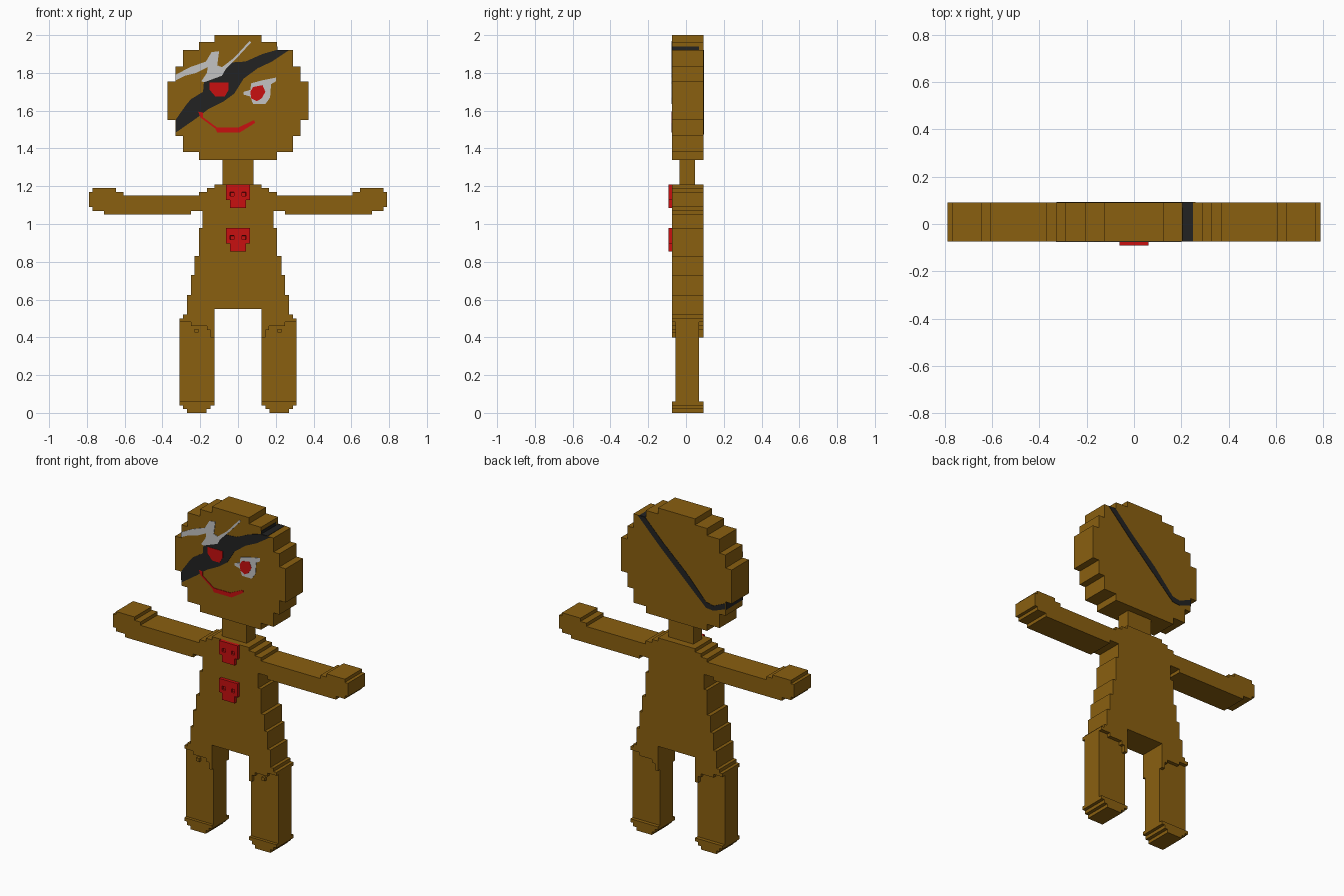
import bpy, bmesh

if "Cube" in bpy.data.objects:
    bpy.data.objects.remove(bpy.data.objects["Cube"])

FRONT, BACK = -0.073, 0.092


def material(name, rgb):
    m = bpy.data.materials.new(name)
    m.diffuse_color = (*rgb, 1)
    m.use_nodes = True
    m.node_tree.nodes["Principled BSDF"].inputs["Base Color"].default_value = m.diffuse_color
    return m


BROWN = material("gingerbread brown", (0.254, 0.115, 0.005))
RED = material("icing red", (0.578, 0.005, 0.005))
BLACK = material("patch black", (0.016, 0.016, 0.016))
GREY = material("icing grey", (0.546, 0.546, 0.546))


def finish(bm, name, mat):
    bmesh.ops.recalc_face_normals(bm, faces=bm.faces)
    me = bpy.data.meshes.new(name)
    bm.to_mesh(me)
    bm.free()
    me.materials.append(mat)
    ob = bpy.data.objects.new(name, me)
    bpy.context.collection.objects.link(ob)
    return ob


def prism(name, outline, y0, y1, mat, flip=1):
    """Extrude an x-z outline from y0 to y1; flip=-1 mirrors it in x."""
    bm = bmesh.new()
    face = bm.faces.new([bm.verts.new((flip * x, y0, z)) for x, z in outline])
    ext = bmesh.ops.extrude_face_region(bm, geom=[face])
    verts = [g for g in ext["geom"] if isinstance(g, bmesh.types.BMVert)]
    bmesh.ops.translate(bm, verts=verts, vec=(0, y1 - y0, 0))
    return finish(bm, name, mat)


def box(name, x0, x1, y0, y1, z0, z1, mat, flip=1):
    return prism(name, [(x0, z0), (x1, z0), (x1, z1), (x0, z1)], y0, y1, mat, flip)


def stepped(rows, top, cx=0):
    """Symmetric stepped outline from (bottom z, half width) rows."""
    right = []
    for i, (z, w) in enumerate(rows):
        z1 = rows[i + 1][0] if i + 1 < len(rows) else top
        right += [(w, z), (w, z1)]
    return [(cx + x, z) for x, z in right] + [(cx - x, z) for x, z in reversed(right)]


# Head and neck
prism("head", stepped([(1.34, .206), (1.38, .29), (1.465, .33), (1.55, .372),
                       (1.755, .33), (1.835, .29), (1.92, .206), (1.963, .125)], 2.0),
      FRONT, BACK, BROWN)
box("neck", -.083, .083, -.035, .048, 1.20, 1.35, BROWN)

# Torso with stepped hips
half = [(.125, .55), (.125, .40), (.145, .40), (.145, .44), (.165, .44), (.165, .46),
        (.25, .46), (.25, .48), (.31, .48), (.31, .50), (.29, .50), (.29, .52),
        (.27, .52), (.27, .625), (.25, .625), (.25, .73), (.23, .73), (.23, .83),
        (.207, .83), (.207, .98), (.187, .98), (.187, 1.07), (.207, 1.07), (.207, 1.17),
        (.165, 1.17), (.165, 1.19), (.125, 1.19), (.125, 1.21)]
prism("torso", half + [(-x, z) for x, z in reversed(half)], FRONT, BACK, BROWN)

# Arms, legs and feet
arm = [(.207, 1.07), (.25, 1.07), (.25, 1.05), (.71, 1.05), (.71, 1.07), (.77, 1.07),
       (.77, 1.09), (.79, 1.09), (.79, 1.17), (.77, 1.17), (.77, 1.19), (.645, 1.19),
       (.645, 1.17), (.605, 1.17), (.605, 1.15), (.207, 1.15)]
foot = stepped([(0, .052), (.02, .073), (.04, .0925)], .06, .2175)
for side, flip in (("right", 1), ("left", -1)):
    prism(side + "_arm", arm, FRONT, BACK, BROWN, flip)
    box(side + "_leg", .125, .31, -.055, .07, .05, .495, BROWN, flip)
    prism(side + "_foot", foot, FRONT, BACK, BROWN, flip)
    box(side + "_knee_crumb", .21, .23, FRONT, -.05, .425, .445, BROWN, flip)


# Skull-shaped buttons with recessed eyes
def button(name, top):
    c = .0208
    bm = bmesh.new()
    eyes = []
    for row in range(6):
        cols = range(6) if row < 4 else range(1, 5)
        for col in cols:
            x, z = (col - 3) * c, top - row * c
            f = bm.faces.new([bm.verts.new(p) for p in (
                (x, -.092, z), (x, -.092, z - c), (x + c, -.092, z - c), (x + c, -.092, z))])
            if row == 2 and col in (1, 4):
                eyes.append(f)
    bmesh.ops.remove_doubles(bm, verts=bm.verts, dist=.001)
    rim = [e for e in bm.edges if e.is_boundary]
    ext = bmesh.ops.extrude_edge_only(bm, edges=rim)
    verts = [g for g in ext["geom"] if isinstance(g, bmesh.types.BMVert)]
    bmesh.ops.translate(bm, verts=verts, vec=(0, .092 + FRONT + .002, 0))
    bmesh.ops.recalc_face_normals(bm, faces=bm.faces)
    bmesh.ops.inset_individual(bm, faces=eyes, thickness=.001, depth=-.01)
    finish(bm, name, RED)


button("upper_button", 1.21)
button("lower_button", .98)


# Face details as thin plates
def face_plate(name, outline, lift, mat):
    prism(name, outline, FRONT - lift, FRONT + .001, mat)


face_plate("eye_patch_band", [
    (-.328, 1.555), (-.275, 1.63), (-.25, 1.66), (-.185, 1.70), (-.18, 1.755), (-.085, 1.79),
    (-.04, 1.855), (.04, 1.86), (.13, 1.90), (.20, 1.92), (.27, 1.92), (.18, 1.86),
    (.105, 1.825), (.03, 1.77), (-.02, 1.69), (-.075, 1.65), (-.155, 1.61), (-.22, 1.56),
    (-.285, 1.515), (-.328, 1.485)], .002, BLACK)
face_plate("scar", [
    (-.33, 1.79), (-.255, 1.83), (-.17, 1.86), (-.14, 1.91), (-.10, 1.915), (-.11, 1.84),
    (-.085, 1.83), (-.02, 1.88), (.062, 1.97), (.07, 1.962), (-.01, 1.875), (-.065, 1.82),
    (-.085, 1.785), (-.18, 1.75), (-.195, 1.755), (-.165, 1.80), (-.16, 1.83), (-.22, 1.80),
    (-.28, 1.785), (-.33, 1.76)], .003, GREY)
face_plate("eye_white", [
    (.03, 1.70), (.065, 1.71), (.07, 1.745), (.125, 1.76), (.20, 1.775), (.20, 1.755),
    (.175, 1.74), (.17, 1.67), (.145, 1.635), (.08, 1.635), (.065, 1.675), (.03, 1.685)],
    .003, GREY)
face_plate("iris", [(.065, 1.70), (.08, 1.725), (.13, 1.735), (.145, 1.70), (.125, 1.665),
                    (.10, 1.65), (.07, 1.665)], .004, RED)
face_plate("patch_eye", [(-.15, 1.75), (-.05, 1.75), (-.05, 1.71), (-.07, 1.675),
                         (-.12, 1.675), (-.15, 1.71)], .004, RED)
face_plate("mouth", [
    (-.21, 1.595), (-.185, 1.59), (-.185, 1.565), (-.11, 1.51), (0, 1.51), (.085, 1.55),
    (.09, 1.535), (.01, 1.485), (-.11, 1.485), (-.12, 1.505), (-.20, 1.565)], .003, RED)

# Strap around the sides and back of the head
prism("back_strap", [(.26, 1.92), (.21, 1.92), (.09, 1.80), (-.07, 1.655), (-.20, 1.515),
                     (-.25, 1.505), (-.328, 1.54), (-.328, 1.505), (-.25, 1.475),
                     (-.20, 1.48), (-.06, 1.61), (.11, 1.77)], BACK - .001, BACK + .002, BLACK)
box("strap_top", .205, .25, FRONT, BACK, 1.919, 1.922, BLACK)
box("strap_right_side", .205, .208, FRONT, .07, 1.92, 1.94, BLACK)
box("strap_left_side", -.332, -.329, FRONT, BACK, 1.50, 1.545, BLACK)
